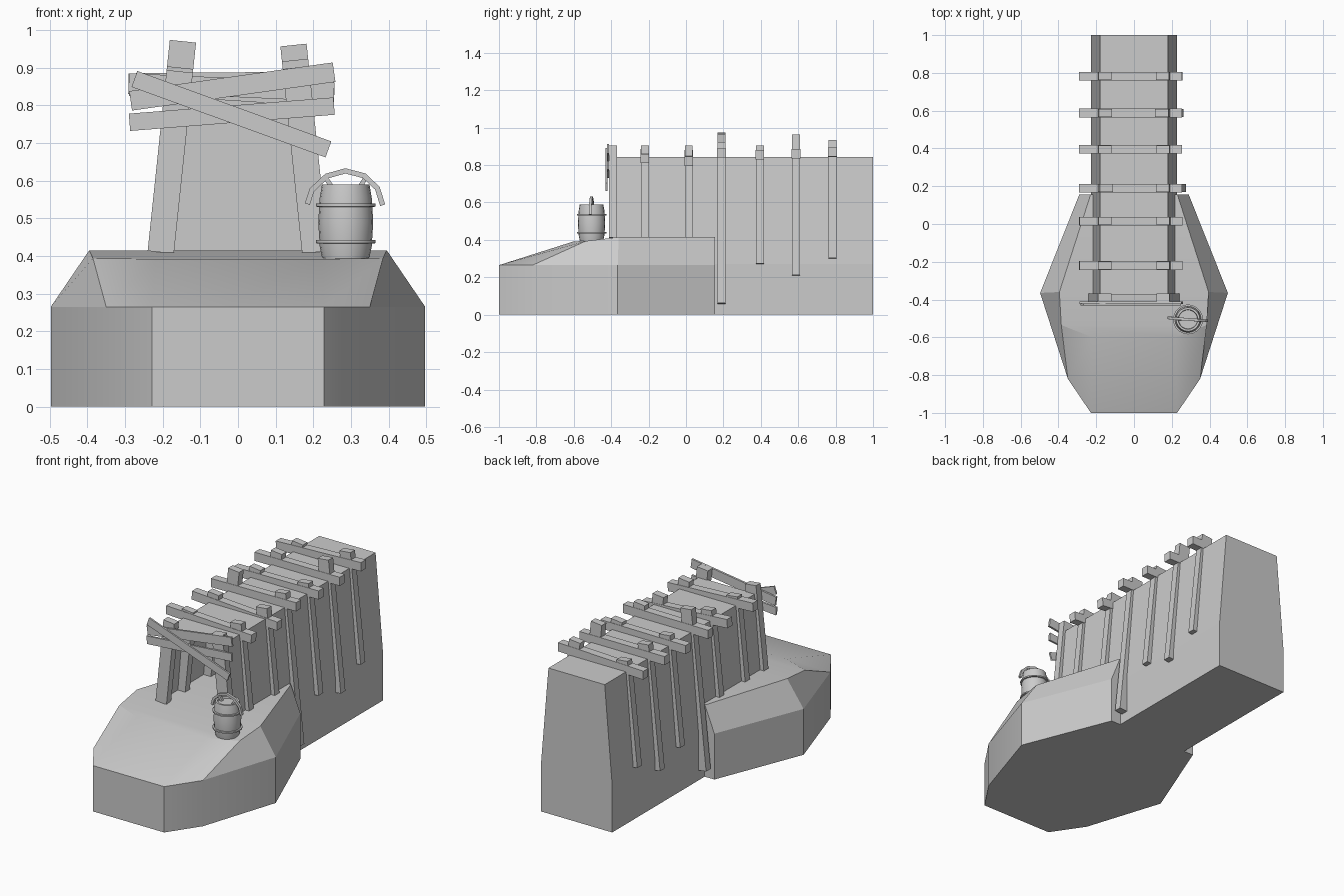
import bpy, bmesh, math
from mathutils import Vector, Matrix

if "Cube" in bpy.data.objects:
    bpy.data.objects.remove(bpy.data.objects["Cube"])


def make(name, verts, faces, smooth=None):
    me = bpy.data.meshes.new(name)
    me.from_pydata([tuple(v) for v in verts], [], faces)
    bm = bmesh.new()
    bm.from_mesh(me)
    bmesh.ops.recalc_face_normals(bm, faces=bm.faces)
    bm.to_mesh(me)
    bm.free()
    ob = bpy.data.objects.new(name, me)
    bpy.context.collection.objects.link(ob)
    if smooth:
        bpy.context.view_layer.objects.active = ob
        ob.select_set(True)
        bpy.ops.object.shade_smooth_by_angle(angle=math.radians(smooth))
        ob.select_set(False)
    return ob


def plank(name, a, b, y, width, depth):
    """Square-cut board running from a to b (x, z) at the given y."""
    a, b = Vector((a[0], y, a[1])), Vector((b[0], y, b[1]))
    d = (b - a).normalized()
    n = Vector((-d.z, 0, d.x)) * width / 2
    h = Vector((0, depth / 2, 0))
    v = [p + s * n + t * h for p in (a, b) for s, t in ((-1, -1), (1, -1), (1, 1), (-1, 1))]
    f = [(0, 1, 2, 3), (7, 6, 5, 4)] + [(i, (i + 1) % 4, 4 + (i + 1) % 4, 4 + i) for i in range(4)]
    return make(name, v, f)


def lathe(name, profile, centre, n=20, closed=False):
    v, f = [], []
    for r, z in profile:
        for i in range(n):
            a = 2 * math.pi * i / n
            v.append((centre[0] + r * math.cos(a), centre[1] + r * math.sin(a), z))
    m = len(profile)
    for j in range(m if closed else m - 1):
        k = (j + 1) % m
        f += [(j * n + i, j * n + (i + 1) % n, k * n + (i + 1) % n, k * n + i) for i in range(n)]
    if not closed:
        f += [tuple(range(n)), tuple(range((m - 1) * n, m * n))]
    return make(name, v, f, 35)


# rock platform at the entrance
low = [(.228, -1), (.35, -.82), (.497, -.365), (.29, .155)]
top = [(.22, -.60, .392), (.385, -.535, .394), (.395, -.36, .415), (.23, .155, .415)]


def ring(pts):
    return pts + [(-p[0], *p[1:]) for p in reversed(pts)]


verts = ring([(x, y, 0) for x, y in low]) + ring([(x, y, .265) for x, y in low]) + ring(top)
faces = [tuple(range(8))]
for s in (0, 8):
    faces += [(s + i, s + (i + 1) % 8, s + 8 + (i + 1) % 8, s + 8 + i) for i in range(8)]
faces += [(16 + i, 17 + i, 22 - i, 23 - i) for i in range(3)]
make("rock_platform", verts, faces, 25)

# tunnel shell, open at the front
prof = [(-.228, 0), (.228, 0), (.228, .27), (.18, .842), (-.18, .842), (-.228, .27)]
verts = [(x, y, z) for y in (-.375, 1) for x, z in prof]
faces = [(i, (i + 1) % 6, 6 + (i + 1) % 6, 6 + i) for i in range(6)] + [tuple(range(6, 12))]
make("tunnel_shell", verts, faces)
make("tunnel_floor", [(-.215, .15, .414), (.215, .15, .414), (.215, 1, .414), (-.215, 1, .414)], [(0, 1, 2, 3)])

# timber frames: y, post foot, left top, right top, beam left z, beam right z
frames = [
    (-.39, .41, .89, .90, None, None),
    (-.22, .41, .89, .90, .86, .835),
    (.015, .41, .90, .90, .855, .82),
    (.19, .06, .97, .92, .86, .865),
    (.395, .27, .90, .90, .85, .855),
    (.588, .21, .92, .96, .86, .86),
    (.783, .30, .90, .93, .85, .87),
]


def post_x(z):
    return .205 - (z - .41) * .105


for i, (y, foot, lt, rt, bl, br) in enumerate(frames):
    for side, tag, t in ((-1, "left", lt), (1, "right", rt)):
        plank(f"{tag}_post_{i}", (side * post_x(foot), foot), (side * post_x(t), t), y, .07, .042)
    if bl:
        plank(f"roof_beam_{i}", (-.29, bl), (.255, br), y, .05, .046)

# boards nailed across the entrance
plank("entrance_board_upper", (-.285, .812), (.255, .888), -.417, .052, .012)
plank("entrance_board_lower", (-.288, .755), (.255, .798), -.417, .046, .012)
plank("entrance_board_diagonal", (-.275, .87), (.24, .683), -.426, .045, .01)

# barrel with hoops
c = (.286, -.505)
lathe("barrel", [(.062, .392), (.069, .425), (.073, .49), (.069, .555), (.063, .59), (.052, .59), (.050, .578)], c)
for z in (.438, .535):
    lathe(f"barrel_hoop_{z}", [(.066, z - .005), (.079, z - .004), (.079, z + .004), (.066, z + .005)], c, closed=True)

# carrying handle arching over the barrel
path = [(.184, .538), (.196, .575), (.235, .612), (.285, .626), (.335, .613), (.37, .58), (.384, .535)]
v, f = [], []
for i, (x, z) in enumerate(path):
    a, b = path[max(i - 1, 0)], path[min(i + 1, len(path) - 1)]
    n = Vector((a[1] - b[1], 0, b[0] - a[0])).normalized() * .007
    p = Vector((x, -.505 - (x - .285) * .08, z))
    v += [p + s * n + Vector((0, t * .007, 0)) for s, t in ((-1, -1), (1, -1), (1, 1), (-1, 1))]
    if i:
        k = 4 * i
        f += [(k - 4 + j, k - 4 + (j + 1) % 4, k + (j + 1) % 4, k + j) for j in range(4)]
f += [(0, 1, 2, 3), (len(v) - 4, len(v) - 3, len(v) - 2, len(v) - 1)]
make("barrel_handle", v, f)
for s in (-1, 1):
    plank(f"handle_prong_{s}", (.286 + s * .034, .578), (.286 + s * .052, .606), -.505, .012, .012)
